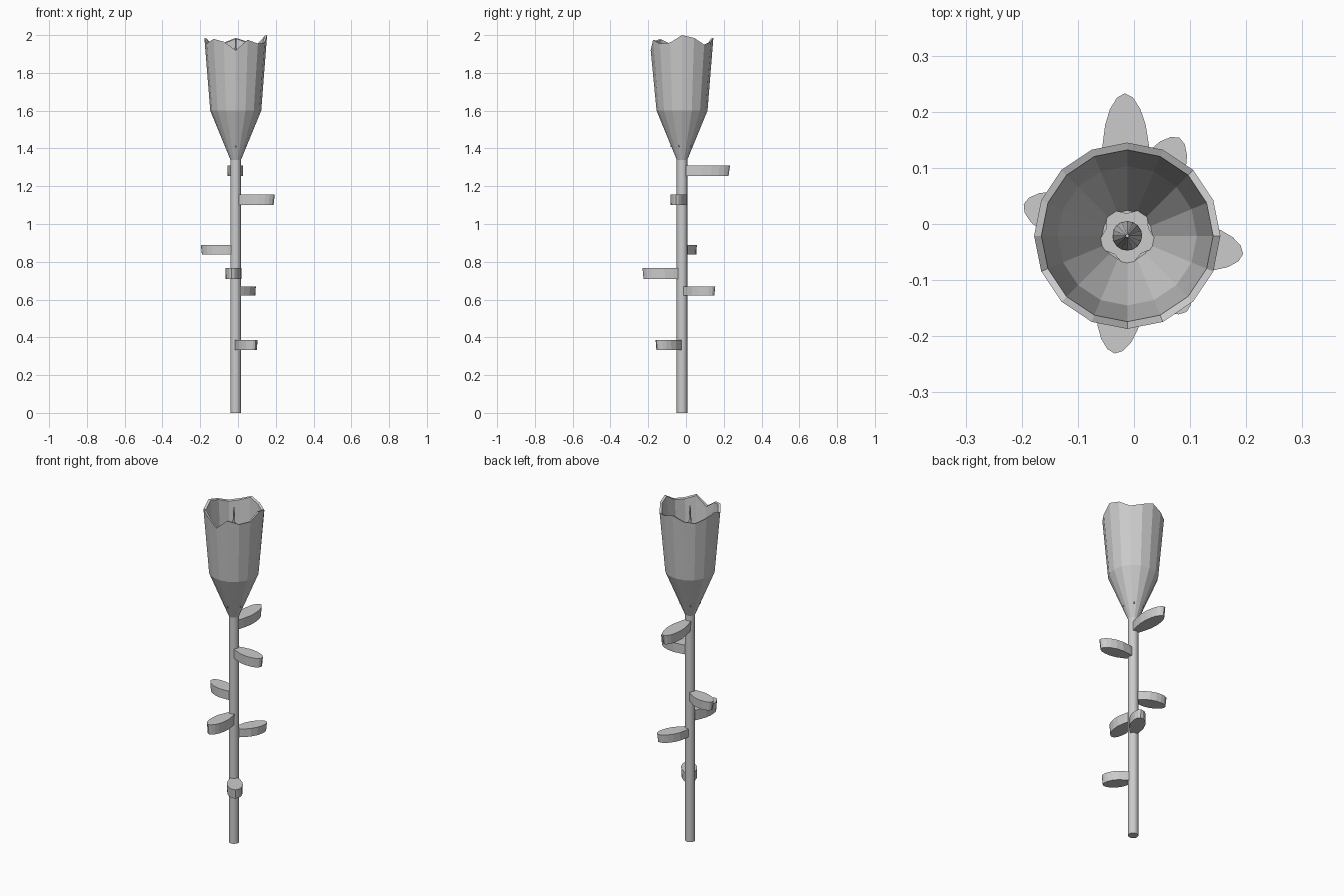
import bpy, bmesh
from math import sin, cos, radians, pi

if "Cube" in bpy.data.objects:
    bpy.data.objects.remove(bpy.data.objects["Cube"])

CX, CY = -0.012, -0.021   # stem axis


def finish(name, bm):
    bmesh.ops.recalc_face_normals(bm, faces=bm.faces)
    me = bpy.data.meshes.new(name)
    bm.to_mesh(me)
    bm.free()
    ob = bpy.data.objects.new(name, me)
    bpy.context.collection.objects.link(ob)
    return ob


def ring(bm, n, radius, heights):
    return [bm.verts.new((CX + radius * cos(2 * pi * i / n),
                          CY + radius * sin(2 * pi * i / n), heights[i]))
            for i in range(n)]


def lathe(name, n, rows):
    """Skin rings of (radius, height or list of heights), capped both ends."""
    bm = bmesh.new()
    rings = [ring(bm, n, r, z if isinstance(z, list) else [z] * n) for r, z in rows]
    for a, b in zip(rings, rings[1:]):
        for i in range(n):
            j = (i + 1) % n
            bm.faces.new((a[i], a[j], b[j], b[i]))
    bm.faces.new(rings[0])
    bm.faces.new(rings[-1])
    return finish(name, bm)


# Stem, and the pointed pistil rising inside the bloom
stem = lathe("stem", 16, [(0.028, 0), (0.028, 1.36)])
for p in stem.data.polygons:
    p.use_smooth = len(p.vertices) == 4
stem.data.set_sharp_from_angle(angle=radians(40))
lathe("pistil", 16, [(0.027, 1.36), (0.026, 1.5), (0.003, 1.98)])

# Bloom: thin faceted cup with an uneven petal rim
rim = [2.0, 1.985, 1.95, 1.965, 1.985, 1.96, 1.95, 1.97,
       1.985, 1.955, 1.98, 1.965, 1.92, 1.975, 1.955, 1.96]
lathe("bloom", 16, [(0.028, 1.34), (0.135, 1.60), (0.166, rim),
                    (0.153, [z - 0.004 for z in rim]),
                    (0.124, 1.60), (0.045, 1.41)])

# Star-shaped floor inside the bloom
bm = bmesh.new()
star = [bm.verts.new((CX + r * cos(a), CY + r * sin(a), 1.418))
        for r, a in ((0.06 if i % 2 == 0 else 0.04, radians(55 + 36 * i))
                     for i in range(10))]
face = bm.faces.new(star)
ext = bmesh.ops.extrude_face_region(bm, geom=[face])
for v in ext["geom"]:
    if isinstance(v, bmesh.types.BMVert):
        v.co.z -= 0.01
finish("bloom_floor", bm)

# Leaves: thick blades, slightly smaller underneath
HALF = [(0.0, 0.012), (0.2, 0.028), (0.42, 0.041), (0.62, 0.042),
        (0.78, 0.036), (0.89, 0.027), (0.97, 0.014)]
OUTLINE = HALF + [(1.0, 0.0)] + [(t, -w) for t, w in reversed(HALF)]


def leaf(name, angle, length, z0, z1):
    bm = bmesh.new()
    ca, sa = cos(radians(angle)), sin(radians(angle))
    loops = []
    for z, s in ((z0, 0.97), (z1, 1.0)):
        loops.append([bm.verts.new((CX + t * length * s * ca - w * s * sa,
                                    CY + t * length * s * sa + w * s * ca, z))
                      for t, w in OUTLINE])
    low, top = loops
    bm.faces.new(low)
    bm.faces.new(top)
    for i in range(len(low)):
        j = (i + 1) % len(low)
        bm.faces.new((low[i], low[j], top[j], top[i]))
    finish(name, bm)


for k, spec in enumerate([(91, 0.254, 1.255, 1.31),
                          (-9, 0.209, 1.10, 1.155),
                          (163, 0.193, 0.838, 0.89),
                          (264, 0.211, 0.708, 0.768),
                          (62, 0.198, 0.622, 0.67),
                          (-52, 0.172, 0.333, 0.387)]):
    leaf(f"leaf_{k + 1}", *spec)
